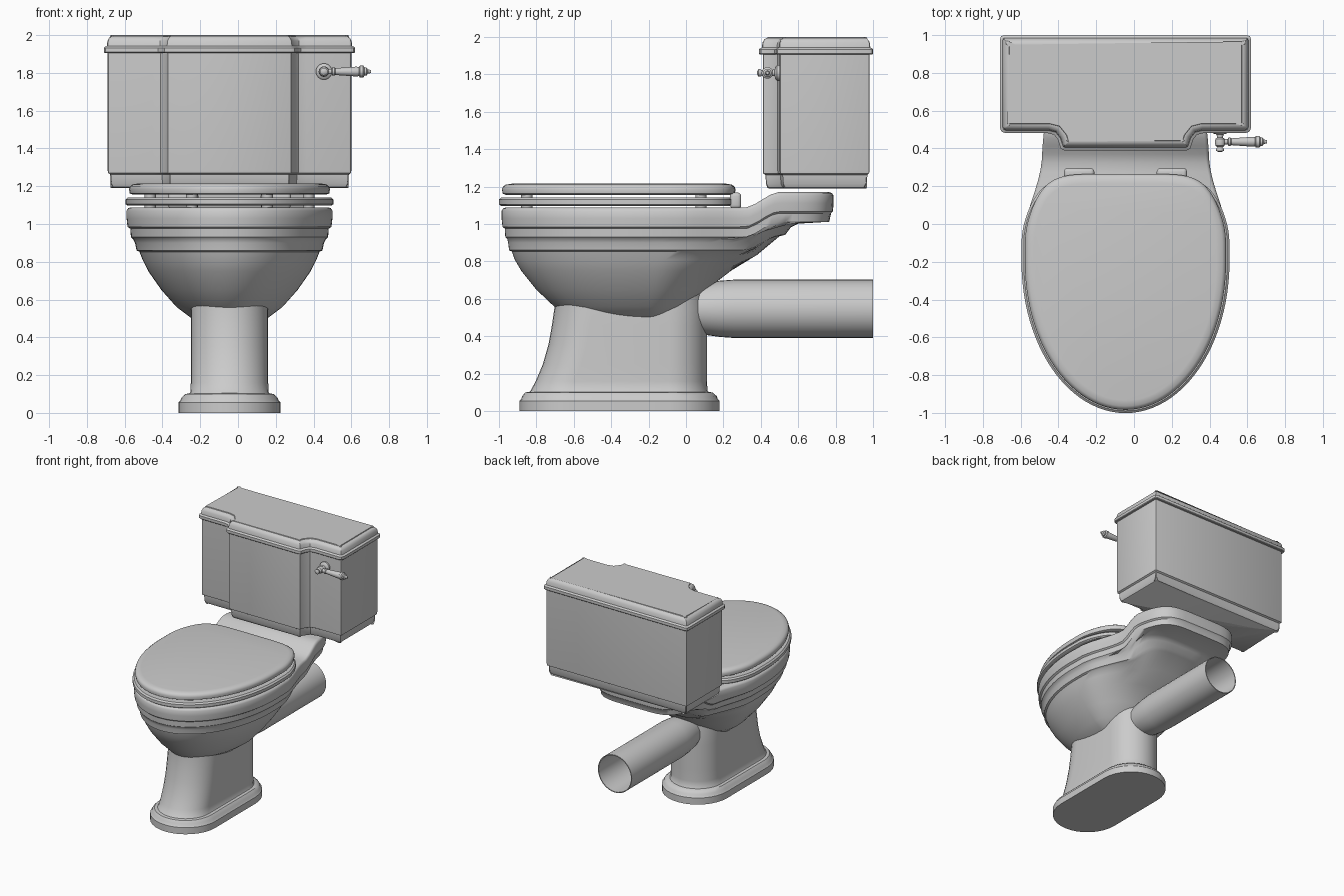
import bpy, bmesh, math
from mathutils import Vector, Matrix

cube = bpy.data.objects.get("Cube")
if cube:
    bpy.data.objects.remove(cube, do_unlink=True)

MID = -0.045      # centre line of the fixture
WIDEST = -0.2     # y of the widest point of the bowl
QUARTER = 24      # points per quarter outline

porcelain = bpy.data.materials.new("porcelain grey")
porcelain.use_nodes = True
GREY = (0.6, 0.6, 0.6, 1)
porcelain.diffuse_color = GREY
porcelain.node_tree.nodes["Principled BSDF"].inputs["Base Color"].default_value = GREY


def finish(name, bm, angle=35):
    bmesh.ops.recalc_face_normals(bm, faces=bm.faces)
    mesh = bpy.data.meshes.new(name)
    bm.to_mesh(mesh)
    bm.free()
    obj = bpy.data.objects.new(name, mesh)
    bpy.context.collection.objects.link(obj)
    mesh.materials.append(porcelain)
    bpy.ops.object.select_all(action='DESELECT')
    obj.select_set(True)
    bpy.context.view_layer.objects.active = obj
    bpy.ops.object.shade_smooth_by_angle(angle=math.radians(angle))
    return obj


def loft(name, rings, caps=True, strip_cap=False, angle=35):
    """Skin a stack of matching closed outlines."""
    bm = bmesh.new()
    rows = [[bm.verts.new(p) for p in ring] for ring in rings]
    n = len(rows[0])
    for a, b in zip(rows, rows[1:]):
        for i in range(n):
            j = (i + 1) % n
            bm.faces.new((a[i], a[j], b[j], b[i]))
    if caps:
        bm.faces.new(rows[0])
        top = rows[-1]
        if strip_cap:   # strips across, so the top may bend
            for i in range(n // 2):
                quad = (top[i], top[i + 1], top[-i - 1], top[-i])
                bm.faces.new(list(dict.fromkeys(quad)))
        else:
            bm.faces.new(top)
    return finish(name, bm, angle)


def smooth(a, b, v):
    t = min(max((v - a) / (b - a), 0), 1)
    return t * t * (3 - 2 * t)


def egg(w, front, back, power, z, lift=0):
    """Elliptical front, squarer tapered rear; lift raises the rear shelf."""
    half = []
    for i in range(QUARTER):
        t = math.pi / 2 * i / QUARTER
        half.append((w * math.sin(t), WIDEST + (front - WIDEST) * math.cos(t)))
    for i in range(QUARTER + 1):
        t = math.pi / 2 * (i / QUARTER) ** 1.6
        x = w * max(math.cos(t), 0) ** (2 / power) if i < QUARTER else 0
        y = WIDEST + (back - WIDEST) * math.sin(t) ** (2 / power)
        half.append((x * (1 - 0.18 * smooth(-0.1, 0.35, y)), y))
    pts = half + [(-x, y) for x, y in half[-2:0:-1]]
    return [Vector((MID + x, y, z + lift * smooth(0.31, 0.5, y))) for x, y in pts]


def stadium(w, front, back, z, n=16):
    """Oblong with round ends."""
    pts = []
    for end, y, start in ((1, back - w, 0), (-1, front + w, math.pi)):
        for i in range(n + 1):
            t = start + math.pi * i / n
            pts.append(Vector((MID + w * math.cos(t), y + w * math.sin(t), z)))
    return pts


def inset(pts, d):
    """Mitred inward offset of a counter-clockwise outline."""
    out = []
    for i, p in enumerate(pts):
        a = (p - pts[i - 1]).normalized()
        b = (pts[(i + 1) % len(pts)] - p).normalized()
        na, nb = Vector((-a.y, a.x)), Vector((-b.y, b.x))
        out.append(p + (na + nb) * d / (1 + na.dot(nb)))
    return out


def lathe(name, profile, origin, axis, n=24, caps=True):
    """Turn (distance, radius) pairs about an axis."""
    turn = Vector((0, 0, 1)).rotation_difference(Vector(axis)).to_matrix()
    rings = []
    for d, r in profile:
        ring = [Vector((r * math.cos(2 * math.pi * i / n), r * math.sin(2 * math.pi * i / n), d))
                for i in range(n)]
        rings.append([Vector(origin) + turn @ p for p in ring])
    return loft(name, rings, caps)


# Bowl with moulded rim and raised rear shelf: z, half width, front, back, squareness
bowl = [(0.46, 0.08, -0.45, -0.2 + 0.05, 2), (0.5, 0.2, -0.6, -0.08, 2),
        (0.56, 0.28, -0.705, 0.02, 2), (0.65, 0.36, -0.8, 0.11, 2.1),
        (0.75, 0.43, -0.88, 0.24, 2.3), (0.81, 0.46, -0.915, 0.38, 2.6),
        (0.853, 0.477, -0.93, 0.5, 3), (0.86, 0.492, -0.945, 0.53, 3.2),
        (0.9, 0.5, -0.95, 0.56, 3.6), (0.92, 0.51, -0.955, 0.6, 4),
        (0.93, 0.522, -0.965, 0.765, 5), (0.975, 0.525, -0.968, 0.775, 5),
        (0.985, 0.54, -0.98, 0.785, 5), (1.03, 0.545, -0.985, 0.788, 5),
        (1.07, 0.545, -0.985, 0.788, 5), (1.083, 0.537, -0.977, 0.78, 5),
        (1.088, 0.525, -0.965, 0.765, 5)]
loft("bowl", [egg(w, f, b, p, z, 0.082) for z, w, f, b, p in bowl], strip_cap=True, angle=40)

# Pedestal and plinth: z, half width, front, back
pedestal = [(0.09, 0.222, -0.85, 0.13), (0.11, 0.207, -0.83, 0.115), (0.16, 0.205, -0.803, 0.112),
            (0.25, 0.205, -0.765, 0.112), (0.36, 0.205, -0.734, 0.112),
            (0.46, 0.205, -0.716, 0.112), (0.55, 0.205, -0.703, 0.112), (0.66, 0.2, -0.7, 0.1)]
loft("pedestal", [stadium(w, f, b, z) for z, w, f, b in pedestal])
plinth = [(0, 0.27, -0.89, 0.18), (0.055, 0.27, -0.89, 0.18), (0.065, 0.26, -0.88, 0.17),
          (0.08, 0.255, -0.875, 0.165), (0.1, 0.235, -0.86, 0.142), (0.105, 0.2, -0.83, 0.11)]
loft("plinth", [stadium(w, f, b, z) for z, w, f, b in plinth])

# Open waste pipe, outside then back along the inside
lathe("waste_pipe", [(0, 0.12), (0.1, 0.14), (0.17, 0.15), (0.25, 0.156), (0.99, 0.156),
                     (0.99, 0.149), (0.1, 0.14)],
      (MID, 0.01, 0.547), (0, 1, 0), 32, caps=False)

# Seat and closed cover: z, inset
for name, w, front, back, profile in (
        ("seat", 0.55, -1.0, 0.25, ((1.097, 0.012), (1.105, 0), (1.13, 0), (1.141, 0.012))),
        ("seat_cover", 0.532, -0.983, 0.265,
         ((1.156, 0.02), (1.162, 0.004), (1.185, 0), (1.2, 0.006), (1.21, 0.02), (1.215, 0.05)))):
    loft(name, [egg(w - d, front + d, back - d, 6, z) for z, d in profile])

# Buffers between cover, seat and rim
for i, (x, y) in enumerate(((0.2, -0.85), (0.42, 0.08))):
    for side in (-1, 1):
        lathe(f"buffer_{i}_{side}", [(0, 0.03), (0.09, 0.03)], (MID + side * x, y, 1.075), (0, 0, 1), 16)

# Seat hinges
for side, label in ((1, "left"), (-1, "right")):
    bm = bmesh.new()
    place = Matrix.Translation((MID + side * 0.245, 0.265, 1.125)) @ Matrix.Diagonal((0.16, 0.06, 0.085, 1))
    bmesh.ops.create_cube(bm, size=1, matrix=place)
    bmesh.ops.bevel(bm, geom=bm.edges[:], offset=0.018, segments=3, affect='EDGES', profile=0.5)
    finish(f"hinge_{label}", bm)

# Cistern: stepped outline mirrored about the centre line
half = [(0.325, 0.39), (0.343, 0.4), (0.358, 0.447), (0.378, 0.472), (0.41, 0.48), (0.635, 0.48),
        (0.656, 0.489), (0.665, 0.51), (0.665, 0.975), (0.658, 0.993), (0.64, 1.0)]
outline = [Vector((MID + x, y)) for x, y in half] + [Vector((MID - x, y)) for x, y in reversed(half)]


def cistern_part(name, profile):
    loft(name, [[p.to_3d() + Vector((0, 0, z)) for p in inset(outline, d)] for z, d in profile], angle=30)


cistern_part("cistern", [(1.19, 0.06), (1.195, 0.05), (1.215, 0.04), (1.262, 0.036), (1.27, 0.022),
                         (1.285, 0.02), (1.91, 0.02)])
cistern_part("cistern_lid", [(1.905, 0.005), (1.91, 0), (1.933, 0), (1.938, 0.006), (1.942, 0.015),
                             (1.97, 0.019), (1.985, 0.028), (1.993, 0.042), (1.994, 0.05), (2.0, 0.052)])

# Flush lever: wall plate with stem and knob, then the turned arm
HX, HZ = 0.455, 1.807
lathe("lever_mount", [(0, 0.043), (0.015, 0.043), (0.024, 0.034), (0.028, 0.018), (0.045, 0.016),
                      (0.052, 0.024), (0.07, 0.028), (0.088, 0.024), (0.096, 0.014), (0.105, 0.02),
                      (0.115, 0.02), (0.122, 0.008)], (HX, 0.502, HZ), (0, -1, 0))
lathe("lever_arm", [(0, 0.014), (0.04, 0.014), (0.045, 0.022), (0.055, 0.022), (0.06, 0.018),
                    (0.17, 0.026), (0.185, 0.024), (0.19, 0.031), (0.208, 0.031), (0.215, 0.022),
                    (0.225, 0.022), (0.232, 0.012), (0.248, 0.008)], (HX, 0.435, HZ), (1, 0, 0))
